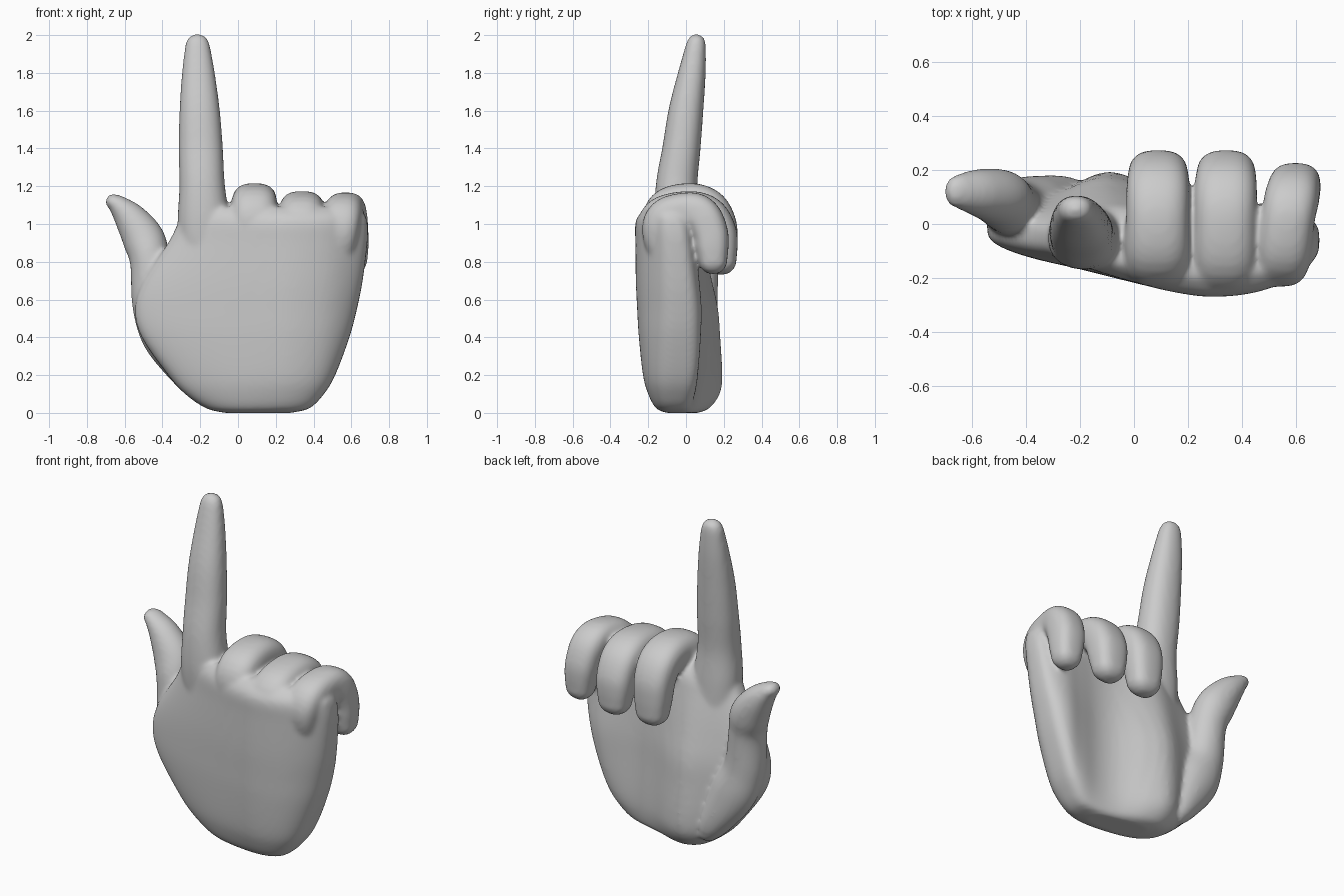
import bpy, bmesh, math
from mathutils import Vector

if "Cube" in bpy.data.objects:
    bpy.data.objects.remove(bpy.data.objects["Cube"])


def power(v, e):
    return math.copysign(abs(v) ** e, v)


def spline(rows, steps=6):
    """Catmull-Rom through rows of numbers."""
    rows = [Vector(r) for r in rows]
    p = [rows[0] * 2 - rows[1]] + rows + [rows[-1] * 2 - rows[-2]]
    out = []
    for i in range(1, len(p) - 2):
        a, b, c, d = p[i - 1:i + 3]
        for k in range(steps):
            t = k / steps
            out.append(0.5 * (2 * b + (c - a) * t + (2 * a - 5 * b + 4 * c - d) * t * t
                              + (3 * b - a - 3 * c + d) * t ** 3))
    return out + [rows[-1]]


def depth_at(curve, x):
    """Linear lookup in a dense curve of (x, y)."""
    if x <= curve[0][0]:
        return curve[0][1]
    for a, b in zip(curve, curve[1:]):
        if x <= b[0]:
            return a[1] + (b[1] - a[1]) * (x - a[0]) / (b[0] - a[0])
    return curve[-1][1]


def loft(bm, rings):
    rows = [[bm.verts.new(p) for p in r] for r in rings]
    n = len(rows[0])
    for a, b in zip(rows, rows[1:]):
        for i in range(n):
            j = (i + 1) % n
            bm.faces.new((a[i], a[j], b[j], b[i]))
    bm.faces.new(rows[0][::-1])
    bm.faces.new(rows[-1])


def finger(bm, path, n=32, square=1.0):
    """Tapered tube; rows are x, y, z, half width, half depth. Rounded tip."""
    pts = spline(path)
    rings = []

    def ring(c, tan, w, d):
        side = (Vector((1, 0, 0)) - tan * tan.x).normalized()
        dep = tan.cross(side)
        return [c + side * w * power(math.cos(2 * math.pi * i / n), square)
                + dep * d * power(math.sin(2 * math.pi * i / n), square) for i in range(n)]

    for i, p in enumerate(pts):
        a, b = pts[max(i - 1, 0)], pts[min(i + 1, len(pts) - 1)]
        tan = Vector((b[0] - a[0], b[1] - a[1], b[2] - a[2])).normalized()
        rings.append(ring(Vector(p[:3]), tan, p[3], p[4]))
    end = Vector(pts[-1][:3])
    w, d = pts[-1][3:5]
    for k in range(1, 6):
        t = k / 6 * math.pi / 2
        rings.append(ring(end + tan * min(w, d) * math.sin(t), tan, w * math.cos(t), d * math.cos(t)))
    loft(bm, rings)


bm = bmesh.new()

# palm: outline (z, left, right, front scale, back scale), then surface depth across x
outline = [(0.0, -0.07, 0.28, 0.42, 0.5), (0.025, -0.17, 0.38, 0.62, 0.8), (0.1, -0.28, 0.455, 0.77, 1.07),
           (0.2, -0.37, 0.515, 0.87, 1.13), (0.4, -0.51, 0.59, 0.95, 1.05), (0.55, -0.545, 0.63, 0.98, 0.98),
           (0.7, -0.5, 0.66, 1.0, 0.8), (0.9, -0.37, 0.685, 1.0, 0.55), (1.0, -0.32, 0.685, 1.0, 0.4),
           (1.05, -0.3, 0.67, 0.92, 0.15), (1.09, -0.26, 0.6, 0.75, -0.2)]
front = spline([(-0.55, -0.12), (-0.4, -0.145), (-0.2, -0.175), (0, -0.218), (0.15, -0.252),
                (0.3, -0.27), (0.5, -0.255), (0.7, -0.19)])
back = spline([(-0.55, 0.09), (-0.3, 0.12), (-0.12, 0.175), (0, 0.15), (0.17, 0.07), (0.3, 0.055),
               (0.43, 0.09), (0.55, 0.14), (0.7, 0.16)])
rings = []
for z, xl, xr, fs, bs in spline(outline, 4):
    r = []
    for i in range(80):
        c, s = math.cos(math.pi * i / 40), math.sin(math.pi * i / 40)
        x = (xl + xr) / 2 + (xr - xl) / 2 * power(c, 0.8)
        f, b = depth_at(front, x) * fs, depth_at(back, x) * bs
        r.append((x, (f + b) / 2 + (b - f) / 2 * power(s, 0.6), z))
    rings.append(r)
loft(bm, rings)

# index finger, pointing up
finger(bm, [(-0.14, -0.01, 0.6, 0.1, 0.09), (-0.16, -0.035, 0.8, 0.14, 0.11),
            (-0.18, -0.05, 1.0, 0.14, 0.118),
            (-0.19, -0.05, 1.2, 0.121, 0.11), (-0.197, -0.024, 1.4, 0.117, 0.101),
            (-0.203, 0.0, 1.6, 0.107, 0.092), (-0.21, 0.032, 1.8, 0.087, 0.073),
            (-0.214, 0.052, 1.94, 0.066, 0.054), (-0.214, 0.055, 1.957, 0.059, 0.049)], square=0.9)

# thumb with its fleshy base
finger(bm, [(-0.2, 0.09, 0.1, 0.05, 0.06), (-0.26, 0.09, 0.2, 0.09, 0.088),
            (-0.37, 0.075, 0.4, 0.135, 0.103), (-0.44, 0.06, 0.57, 0.12, 0.107),
            (-0.465, 0.07, 0.8, 0.107, 0.107), (-0.5, 0.098, 0.92, 0.112, 0.105),
            (-0.57, 0.115, 1.03, 0.087, 0.09), (-0.635, 0.12, 1.1, 0.055, 0.07),
            (-0.66, 0.12, 1.118, 0.042, 0.06)])

# three curled fingers: base x, tip x, base y, top shift, back reach, half width
for x0, x1, y0, dz, reach, w in [(0.085, 0.09, -0.125, 0.0, 1.03, 0.117),
                                 (0.335, 0.342, -0.155, -0.042, 1.03, 0.116),
                                 (0.535, 0.605, -0.13, -0.045, 0.78, 0.1)]:
    rows = []
    for t, y, z, k, d in [(0, 0.6, 0.75, 0.6, 0.07), (0.05, 1.0, 0.96, 0.95, 0.1),
                          (0.25, 0.82, 1.075, 1.03, 0.108), (0.5, -0.02, 1.112, 1, 0.104),
                          (0.7, 0.115, 1.085, 1, 0.1), (0.85, 0.165, 1.0, 0.96, 0.097),
                          (0.95, 0.178, 0.9, 0.9, 0.09), (1, 0.184, 0.81, 0.8, 0.078)]:
        yy = y * y0 if t < 0.4 else (0.02 if y < 0 else y * reach)
        rows.append((x0 + (x1 - x0) * t, yy, z + dz * min(1, max(0, (z - 0.8) * 5)),
                     w * k, d * (0.85 + 0.15 * reach)))
    finger(bm, rows, square=0.75)

# fuse all parts into one smooth skin
bmesh.ops.recalc_face_normals(bm, faces=bm.faces)
me = bpy.data.meshes.new("hand")
bm.to_mesh(me)
bm.free()
hand = bpy.data.objects.new("hand", me)
bpy.context.collection.objects.link(hand)
rm = hand.modifiers.new("fuse", 'REMESH')
rm.mode = 'VOXEL'
rm.voxel_size = 0.012
rm.use_smooth_shade = True
sm = hand.modifiers.new("soften", 'SMOOTH')
sm.factor = 0.5
sm.iterations = 12
